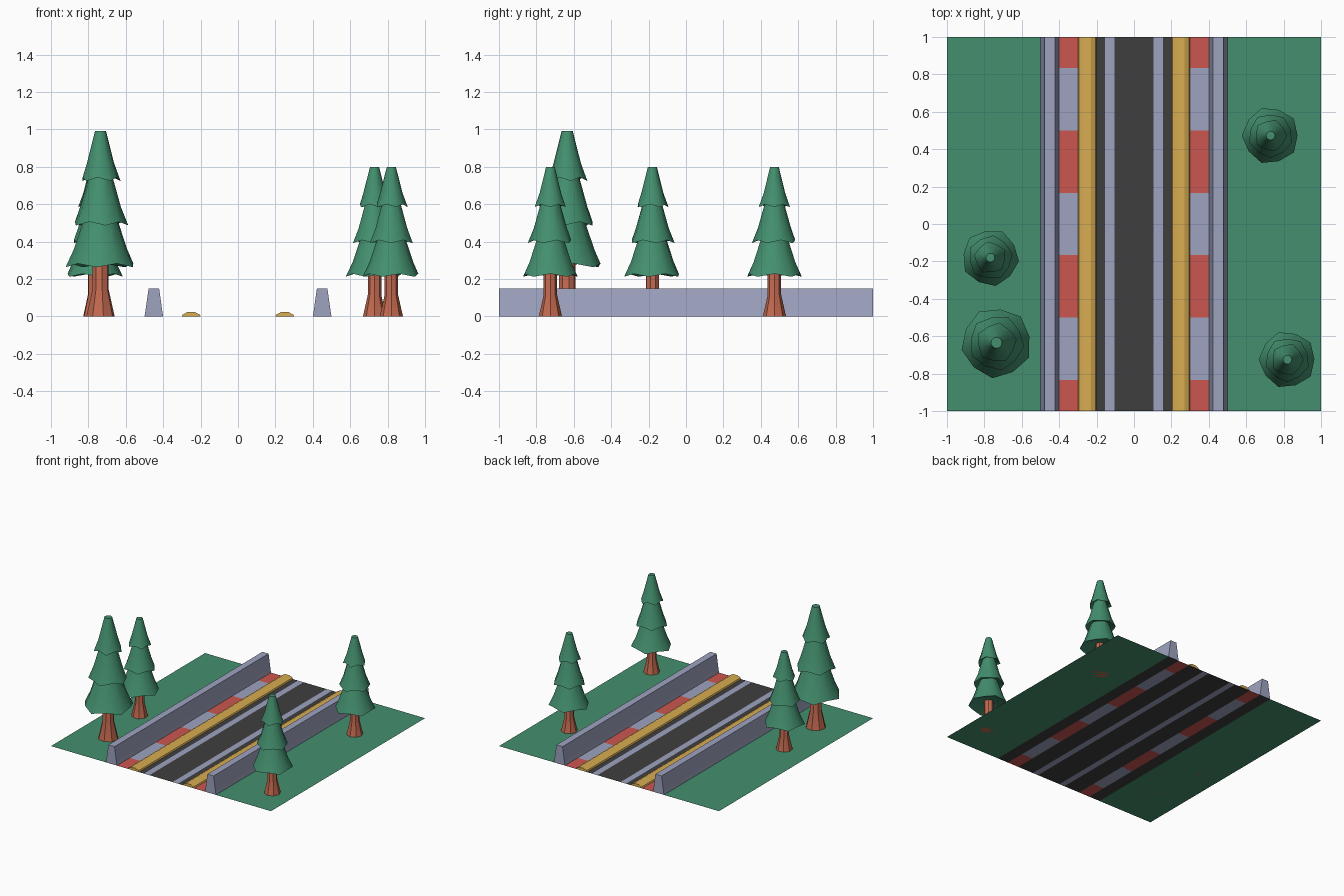
import bpy, bmesh, math

if "Cube" in bpy.data.objects:
    bpy.data.objects.remove(bpy.data.objects["Cube"])


def material(name, rgb):
    m = bpy.data.materials.new(name)
    lin = [(c / 255 / 12.92) if c < 11 else ((c / 255 + 0.055) / 1.055) ** 2.4 for c in rgb]
    m.diffuse_color = (*lin, 1)
    m.use_nodes = True
    m.node_tree.nodes["Principled BSDF"].inputs["Base Color"].default_value = m.diffuse_color
    return m


GREEN = material("pine_green", (67, 143, 110))
GREY = material("blue_grey", (158, 163, 192))
RED = material("kerb_red", (204, 86, 80))
YELLOW = material("rail_yellow", (216, 173, 82))
ASPHALT = material("asphalt", (62, 62, 63))
BARK = material("bark", (196, 106, 80))


def make_object(name, bm, mats, smooth=None):
    me = bpy.data.meshes.new(name)
    bm.to_mesh(me)
    bm.free()
    for m in mats:
        me.materials.append(m)
    ob = bpy.data.objects.new(name, me)
    bpy.context.collection.objects.link(ob)
    if smooth:
        bpy.ops.object.select_all(action='DESELECT')
        ob.select_set(True)
        bpy.context.view_layer.objects.active = ob
        bpy.ops.object.shade_smooth_by_angle(angle=math.radians(smooth))
    return ob


# Flat base: strips across x, with the kerb strips split along y
def base():
    mats = [GREEN, ASPHALT, GREY, RED]
    strips = [(0, 0.105, 1), (0.105, 0.155, 2), (0.155, 0.3, 1),
              (0.3, 0.4, 'kerb'), (0.4, 0.5, 1), (0.5, 1, 0)]
    ys = [-1, -5 / 6, -0.5, -1 / 6, 1 / 6, 0.5, 5 / 6, 1]
    bm = bmesh.new()
    for side in (1, -1):
        for x0, x1, mat in strips:
            a, b = sorted((side * x0, side * x1))
            for i in range(len(ys) - 1):
                vs = [bm.verts.new((x, y, 0)) for x, y in
                      ((a, ys[i]), (b, ys[i]), (b, ys[i + 1]), (a, ys[i + 1]))]
                f = bm.faces.new(vs)
                f.material_index = (3 if i % 2 == 0 else 2) if mat == 'kerb' else mat
    bmesh.ops.remove_doubles(bm, verts=bm.verts, dist=1e-5)
    make_object("road_base", bm, mats)


# Long profile running along y, open underneath where it meets the base
def long_profile(name, pts, side, mat):
    bm = bmesh.new()
    rows = [[bm.verts.new((side * x, y, z)) for x, z in pts] for y in (-1, 1)]
    for i in range(len(pts) - 1):
        bm.faces.new((rows[0][i], rows[0][i + 1], rows[1][i + 1], rows[1][i]))
    for row in rows:
        bm.faces.new(row)
    bmesh.ops.recalc_face_normals(bm, faces=bm.faces)
    make_object(name, bm, [mat])


# Revolved rings (radius, z, ripple); ripple lowers and widens every other corner
def loft(bm, rings, sides, cx, cy, s, turn=0.0):
    loops = []
    for r, z, rip in rings:
        loop = []
        for k in range(sides):
            w = rip if k % 2 else -rip
            a = turn + 2 * math.pi * k / sides
            loop.append(bm.verts.new((cx + s * (r + w * 0.6) * math.cos(a),
                                      cy + s * (r + w * 0.6) * math.sin(a), s * (z - w))))
        loops.append(loop)
    for lo, hi in zip(loops, loops[1:]):
        for k in range(sides):
            n = (k + 1) % sides
            bm.faces.new((lo[k], lo[n], hi[n], hi[k]))
    bm.faces.new(loops[0][::-1])
    bm.faces.new(loops[-1])


def tree(i, x, y, s, turn):
    bm = bmesh.new()
    loft(bm, [(0.062, 0, 0), (0.036, 0.115, 0), (0.036, 0.26, 0)], 8, x, y, s, turn)
    make_object(f"tree_trunk_{i}", bm, [BARK], 40)
    bm = bmesh.new()
    # Each tier: underside, rippled rim, flare, top
    for t, (rim, z0, rtop, z1) in enumerate([(0.149, 0.22, 0.07, 0.43),
                                             (0.116, 0.40, 0.047, 0.62),
                                             (0.083, 0.592, 0.024, 0.80)]):
        rmid = rtop + (rim - rtop) * 0.6
        loft(bm, [(rim * 0.35, z0 + 0.03, 0), (rim, z0, 0.008),
                  (rmid, z0 + (z1 - z0) * 0.33, 0), (rtop, z1, 0)],
             10, x, y, s, turn + 0.3 * t)
    make_object(f"tree_foliage_{i}", bm, [GREEN], 40)


base()
for side, label in ((-1, "left"), (1, "right")):
    long_profile(f"barrier_{label}", [(0.4, 0), (0.405, 0.03), (0.422, 0.15),
                                      (0.478, 0.15), (0.495, 0.03), (0.5, 0)], side, GREY)
    long_profile(f"rail_{label}", [(0.2, 0), (0.205, 0.01), (0.23, 0.023),
                                   (0.27, 0.023), (0.295, 0.01), (0.3, 0)], side, YELLOW)

for i, (x, y, s, turn) in enumerate([(-0.735, -0.635, 1.24, 0.2), (-0.768, -0.18, 1, 0.5),
                                     (0.73, 0.473, 1, 0.0), (0.82, -0.725, 1, 0.0)]):
    tree(i + 1, x, y, s, turn)
